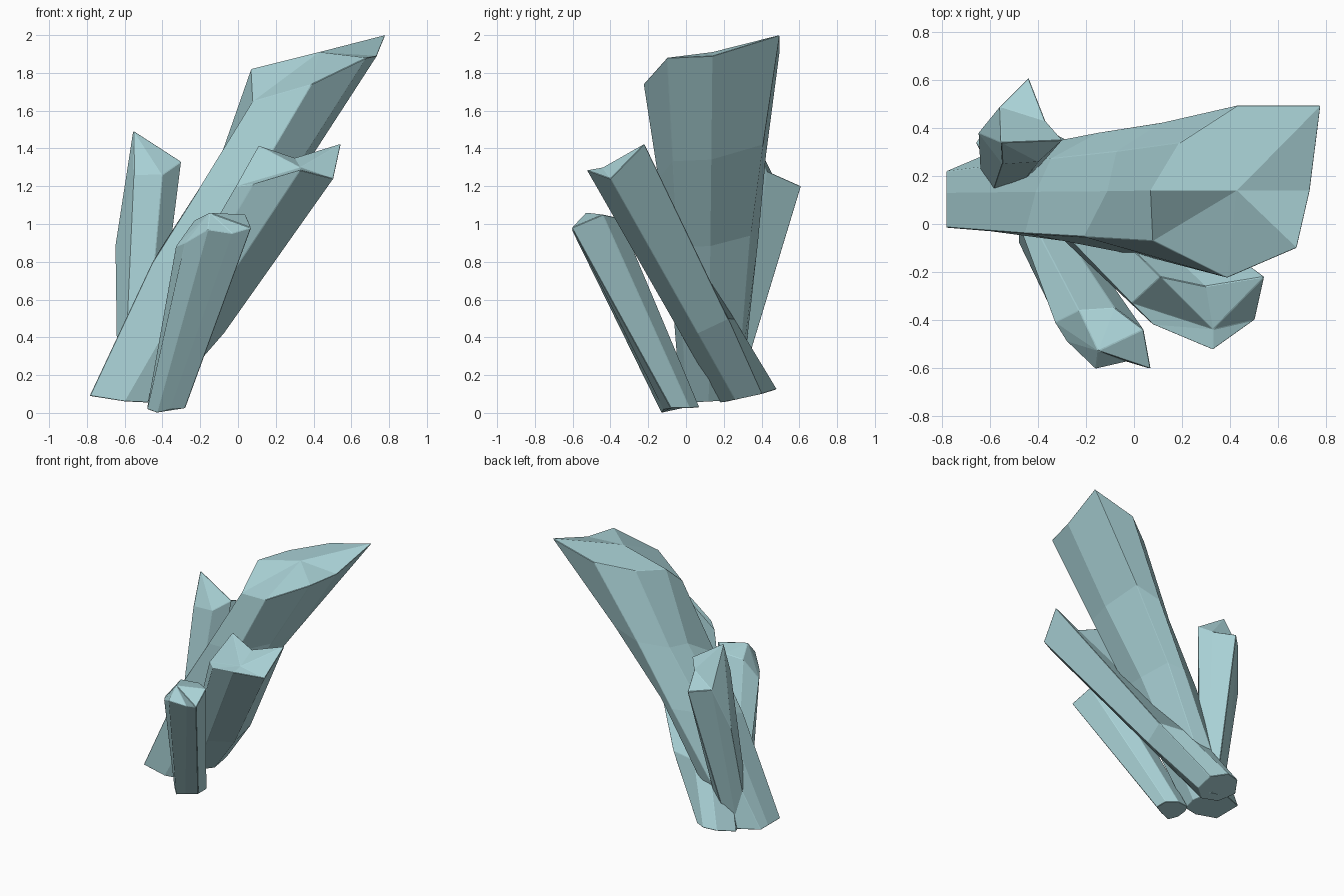
import bpy, bmesh
from mathutils import Vector

if "Cube" in bpy.data.objects:
    bpy.data.objects.remove(bpy.data.objects["Cube"])

mat = bpy.data.materials.new("pale_teal_crystal")
mat.diffuse_color = (0.41, 0.66, 0.69, 1)
mat.use_nodes = True
mat.node_tree.nodes["Principled BSDF"].inputs["Base Color"].default_value = mat.diffuse_color


def crystal(name, base, top, apex, bends=(), low=None):
    """Faceted shaft lofted between matching rings, closed with a fan to the apex.
    bends: (fraction, {corner: offset}) middle rings; low: corner left out of the fan."""
    base, top = [Vector(p) for p in base], [Vector(p) for p in top]
    rings = [base]
    for t, offsets in bends:
        rings.append([a.lerp(b, t) + Vector(offsets.get(i, (0, 0, 0)))
                      for i, (a, b) in enumerate(zip(base, top))])
    rings.append(top)
    bm = bmesh.new()
    loops = [[bm.verts.new(p) for p in ring] for ring in rings]
    n = len(base)
    tip = bm.verts.new(apex)
    bm.faces.new(loops[0][::-1])
    for lo, hi in zip(loops, loops[1:]):
        for i in range(n):
            j = (i + 1) % n
            bm.faces.new((lo[i], lo[j], hi[j], hi[i]))
    rim = loops[-1][:]
    if low is not None:
        bm.faces.new((rim[low - 1], rim[low], rim[low + 1]))
        rim.pop(low)
    for i in range(len(rim)):
        bm.faces.new((rim[i], rim[(i + 1) % len(rim)], tip))
    bmesh.ops.recalc_face_normals(bm, faces=bm.faces)
    mesh = bpy.data.meshes.new(name)
    bm.to_mesh(mesh)
    bm.free()
    mesh.materials.append(mat)
    obj = bpy.data.objects.new(name, mesh)
    bpy.context.collection.objects.link(obj)
    # Thin worn edges
    bev = obj.modifiers.new("edge_wear", 'BEVEL')
    bev.width = 0.003
    bev.segments = 1
    bev.limit_method = 'ANGLE'
    return obj


# Large leaning crystal
crystal("large_crystal",
        [(-.785, -.015, .09), (-.60, -.03, .06), (-.48, 0, .055), (-.45, .12, .06),
         (-.49, .27, .07), (-.62, .29, .08), (-.785, .22, .09), (-.785, .13, .09)],
        [(.08, -.07, 1.65), (.39, -.225, 1.74), (.68, -.10, 1.88), (.735, .14, 1.89),
         (.78, .495, 2.0), (.43, .495, 1.91), (.19, .34, 1.85), (.07, .14, 1.82)],
        (.43, .14, 1.91),
        [(.45, {0: (-.06, 0, 0), 1: (-.01, .03, 0), 3: (-.04, 0, 0),
                4: (-.11, -.03, 0), 7: (-.01, 0, 0)}),
         (.70, {0: (-.03, 0, 0), 1: (0, .02, 0), 4: (-.08, -.02, 0),
                5: (0, -.01, 0), 7: (.075, 0, 0), 6: (.03, 0, 0)})])

# Medium crystal crossing under the large one
crystal("medium_crystal",
        [(-.48, .18, .055), (-.38, .26, .07), (-.375, .40, .10), (-.48, .48, .125),
         (-.58, .46, .12), (-.66, .34, .09), (-.60, .22, .06)],
        [(.33, -.525, 1.285), (.505, -.40, 1.24), (.545, -.22, 1.425), (.30, -.26, 1.35),
         (.11, -.22, 1.415), (-.01, -.33, 1.20), (.08, -.42, 1.21)],
        (.33, -.44, 1.30),
        [(.3, {1: (.04, 0, 0), 2: (.05, .01, 0)})])

# Short crystal at the front
crystal("front_crystal",
        [(-.48, 0, .03), (-.48, -.08, .02), (-.43, -.13, .0), (-.36, -.12, .02),
         (-.28, -.08, .025), (-.28, .02, .025), (-.36, .07, .03), (-.45, .06, .03)],
        [(-.33, -.41, .88), (-.28, -.49, .90), (-.16, -.605, .97), (-.03, -.575, .95),
         (.07, -.605, .98), (.04, -.44, 1.05), (-.08, -.35, 1.03), (-.23, -.36, 1.02)],
        (-.15, -.53, 1.06))

# Upright crystal at the back left
crystal("back_crystal",
        [(-.60, .10, .15), (-.50, .12, .15), (-.45, .20, .15), (-.46, .26, .15),
         (-.53, .29, .15), (-.61, .27, .15), (-.64, .18, .15)],
        [(-.55, .25, 1.26), (-.40, .26, 1.26), (-.30, .35, 1.33), (-.37, .43, 1.28),
         (-.44, .61, 1.20), (-.56, .49, 1.20), (-.65, .38, .88)],
        (-.555, .34, 1.495), low=4)
